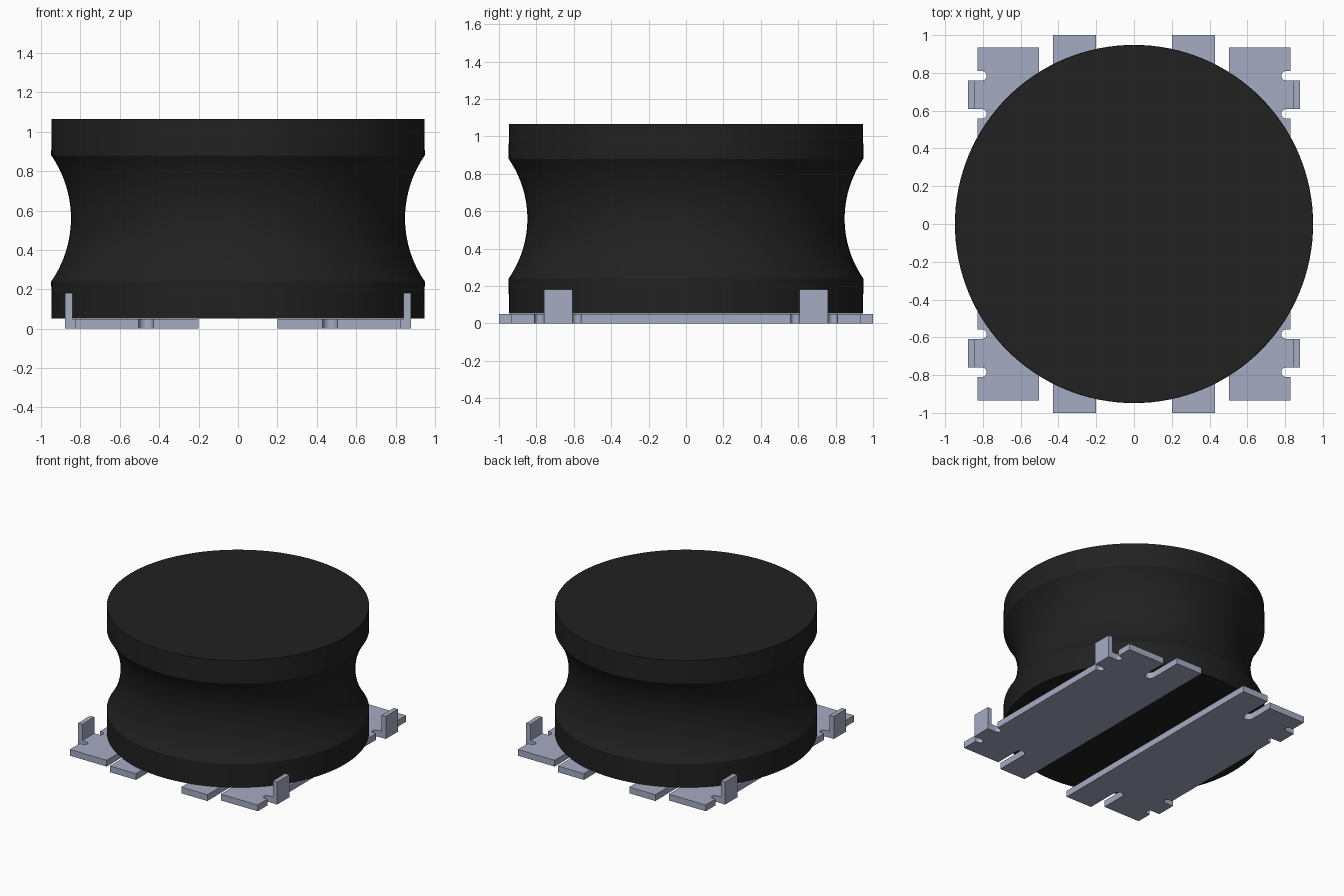
import bpy
import bmesh
import math

cube = bpy.data.objects.get("Cube")
if cube:
    bpy.data.objects.remove(cube, do_unlink=True)


def make_material(name, rgb, rough):
    m = bpy.data.materials.new(name)
    m.use_nodes = True
    m.diffuse_color = (*rgb, 1)
    bsdf = m.node_tree.nodes["Principled BSDF"]
    bsdf.inputs["Base Color"].default_value = (*rgb, 1)
    bsdf.inputs["Roughness"].default_value = rough
    return m


BLACK = make_material("matte black", (0.015, 0.015, 0.015), 0.6)
METAL = make_material("blue grey metal", (0.38, 0.41, 0.54), 0.4)


def finish(bm, name, mat):
    bmesh.ops.recalc_face_normals(bm, faces=bm.faces[:])
    mesh = bpy.data.meshes.new(name)
    bm.to_mesh(mesh)
    bm.free()
    mesh.materials.append(mat)
    ob = bpy.data.objects.new(name, mesh)
    bpy.context.collection.objects.link(ob)
    bpy.ops.object.select_all(action="DESELECT")
    ob.select_set(True)
    bpy.context.view_layer.objects.active = ob
    bpy.ops.object.shade_smooth_by_angle(angle=math.radians(25))
    return ob


def arc(cx, cy, r, a0, a1, n=8):
    """Points on a circle between two angles in degrees."""
    angles = [math.radians(a0 + (a1 - a0) * i / n) for i in range(n + 1)]
    return [(cx + r * math.cos(a), cy + r * math.sin(a)) for a in angles]


# Waisted drum: a profile with a concave groove, turned round the z axis
def make_drum():
    bottom, top, radius, segments = 0.052, 1.065, 0.947, 128
    half = math.degrees(math.asin(0.32 / 0.561))
    groove = arc(1.409, 0.56, 0.561, 180 + half, 180 - half, 20)
    profile = [(radius, bottom)] + groove + [(radius, top)]
    bm = bmesh.new()
    rings = []
    for r, z in profile:
        rings.append([bm.verts.new((r * math.cos(math.tau * i / segments),
                                    r * math.sin(math.tau * i / segments), z))
                      for i in range(segments)])
    for low, high in zip(rings, rings[1:]):
        for i in range(segments):
            j = (i + 1) % segments
            bm.faces.new((low[i], low[j], high[j], high[i]))
    bm.faces.new(rings[0][::-1])
    bm.faces.new(rings[-1])
    return finish(bm, "drum_body", BLACK)


# Terminal plate: slotted ends, round-ended side notches and bent-up tabs
def make_plate(side, name):
    half = [(0.20, 1.0), (0.43, 1.0)]
    half += arc(0.467, 0.737, 0.037, 180, 360)              # end slot
    half += [(0.504, 0.935), (0.828, 0.935), (0.828, 0.81)]
    half += arc(0.805, 0.785, 0.025, 90, 270)               # outer notch
    half += [(0.845, 0.76), (0.845, 0.608)]                 # tab root
    half += arc(0.805, 0.583, 0.025, 90, 270)               # inner notch
    half += [(0.828, 0.558)]
    outline = half + [(x, -y) for x, y in reversed(half)]
    bm = bmesh.new()
    face = bm.faces.new([bm.verts.new((side * x, y, 0)) for x, y in outline])
    ext = bmesh.ops.extrude_face_region(bm, geom=[face])
    verts = [v for v in ext["geom"] if isinstance(v, bmesh.types.BMVert)]
    bmesh.ops.translate(bm, vec=(0, 0, 0.05), verts=verts)
    return finish(bm, name, METAL)


def make_tab(sx, sy, name):
    bm = bmesh.new()
    bmesh.ops.create_cube(bm, size=1)
    bmesh.ops.scale(bm, vec=(0.037, 0.152, 0.18), verts=bm.verts[:])
    bmesh.ops.translate(bm, vec=(sx * 0.8595, sy * 0.684, 0.09), verts=bm.verts[:])
    return finish(bm, name, METAL)


make_drum()
for sx, side in ((1, "left"), (-1, "right")):
    make_plate(sx, f"{side}_terminal_plate")
    for sy, end in ((-1, "front"), (1, "back")):
        make_tab(sx, sy, f"{side}_{end}_tab")
